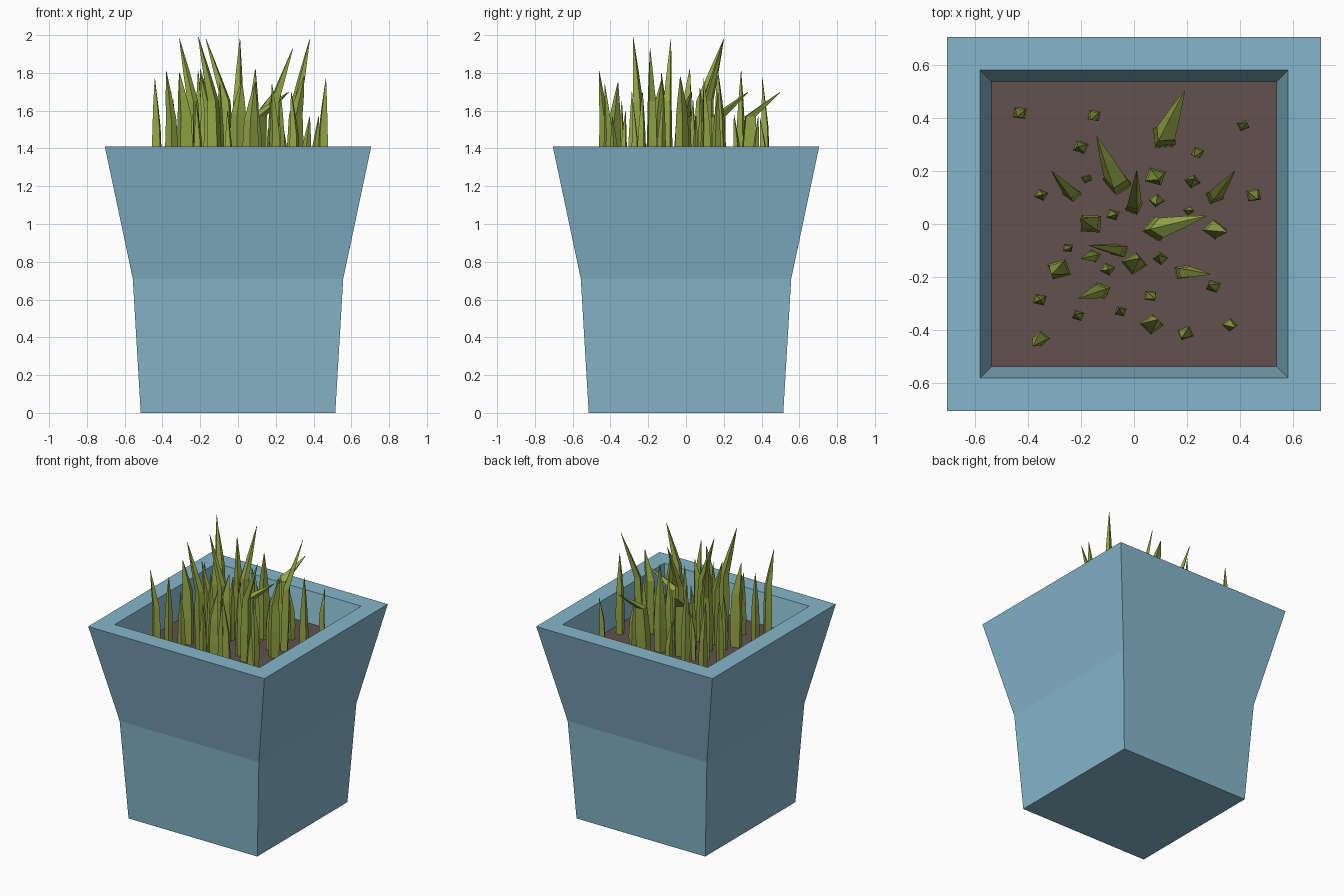
import bpy, bmesh, math, random
from mathutils import Vector

random.seed(4)


def material(name, rgb):
    m = bpy.data.materials.new(name)
    m.diffuse_color = (*rgb, 1)
    return m


BLUE = material("pot blue", (0.240, 0.470, 0.600))
SOIL = material("soil brown", (0.122, 0.084, 0.074))
GREEN = material("grass green", (0.300, 0.385, 0.060))


def finish(bm, name, mat):
    bmesh.ops.recalc_face_normals(bm, faces=bm.faces)
    me = bpy.data.meshes.new(name)
    bm.to_mesh(me)
    bm.free()
    me.materials.append(mat)
    ob = bpy.data.objects.new(name, me)
    bpy.context.collection.objects.link(ob)
    return ob


def loft(bm, rings, cap_end=True):
    """Bridge rings of points, capping the first and optionally the last."""
    rows = [[bm.verts.new(p) for p in r] for r in rings]
    n = len(rows[0])
    for a, b in zip(rows, rows[1:]):
        for i in range(n):
            j = (i + 1) % n
            bm.faces.new((a[i], a[j], b[j], b[i]))
    bm.faces.new(rows[0][::-1])
    if cap_end:
        bm.faces.new(rows[-1])


def square(h, z):
    return [(-h, -h, z), (h, -h, z), (h, h, z), (-h, h, z)]


# Flared square pot: outside, rim, inner wall and hidden inner floor
bm = bmesh.new()
loft(bm, [square(h, z) for h, z in
          ((0.515, 0), (0.557, 0.71), (0.705, 1.41), (0.58, 1.41), (0.535, 1.19))])
finish(bm, "pot", BLUE)

# Soil surface
bm = bmesh.new()
bm.faces.new([bm.verts.new(p) for p in square(0.537, 1.2)])
finish(bm, "soil", SOIL)


def blade(bm, base, tip, r, knee):
    """Four-sided tapering blade, upright to the knee, then pointing at the tip."""
    b, t = Vector((*base, 1.2)), Vector(tip)
    k = Vector((*base, 0)).lerp(Vector((t.x, t.y, 0)), 0.12)
    k.z = knee
    upper = k.lerp(t, 0.45)
    turn = random.uniform(0, math.pi / 2)
    rings = []
    for c, s in ((b, 0.9), (b.lerp(k, 0.5), 1.0), (k, 0.8), (upper, 0.5), (t, 0.04)):
        ring = []
        for i in range(4):
            a = turn + i * math.pi / 2
            ring.append(c + Vector((math.cos(a), math.sin(a) * 0.85, 0)) * r * s)
        rings.append(ring)
    loft(bm, rings)


# Upright blades: x, y, tip height, radius
upright = [
    (-.43, .42, 1.77, .033), (-.15, .41, 1.56, .03), (.41, .37, 1.57, .026),
    (-.20, .29, 1.81, .033), (.24, .27, 1.58, .027), (-.18, .17, 1.56, .022),
    (.08, .18, 1.82, .045), (.22, .16, 1.70, .032), (.45, .11, 1.77, .034),
    (-.35, .11, 1.66, .028), (.085, .09, 1.72, .031), (-.08, .035, 1.66, .028),
    (.205, .05, 1.58, .022), (-.25, -.09, 1.60, .023), (-.10, -.17, 1.75, .03),
    (.10, -.13, 1.70, .03), (.30, -.235, 1.70, .032), (-.355, -.285, 1.70, .03),
    (.06, -.27, 1.66, .028), (-.21, -.345, 1.65, .027), (-.05, -.33, 1.60, .026),
]
# Leaning blades: base x, y, tip x, y, z, radius, knee height
leaning = [
    (.11, .32, .19, .50, 1.70, .055, 1.57), (-.06, .15, -.14, .33, 1.70, .055, 1.57),
    (.08, -.02, .27, .03, 1.70, .055, 1.57), (-.23, .11, -.31, .20, 1.98, .036, 1.65),
    (0, .06, .01, .20, 1.98, .036, 1.65), (.30, .10, .38, .20, 1.98, .036, 1.65),
    (.18, -.18, .29, -.19, 1.93, .038, 1.65), (-.12, -.25, -.21, -.28, 1.99, .04, 1.65),
    (-.05, -.10, -.17, -.08, 1.98, .036, 1.65), (-.15, -.12, -.20, -.13, 1.80, .03, 1.6),
    (-.16, 0, -.20, .02, 1.82, .052, 1.6), (.30, -.02, .35, -.03, 1.78, .045, 1.58),
    (-.28, -.17, -.31, -.19, 1.80, .05, 1.58), (0, -.15, .02, -.13, 1.76, .05, 1.58),
    (.065, -.38, .09, -.36, 1.75, .045, 1.55), (.195, -.41, .18, -.43, 1.74, .034, 1.5),
    (.36, -.38, .38, -.39, 1.57, .03, 1.4), (-.35, -.43, -.38, -.46, 1.81, .035, 1.55),
]
bm = bmesh.new()
for x, y, z, r in upright:
    lean = (random.uniform(-.02, .02), random.uniform(-.02, .02))
    blade(bm, (x, y), (x + lean[0], y + lean[1], z), r, 1.2 + (z - 1.2) * 0.55)
for x, y, tx, ty, tz, r, knee in leaning:
    blade(bm, (x, y), (tx, ty, tz), r, knee)
finish(bm, "grass_blades", GREEN)
